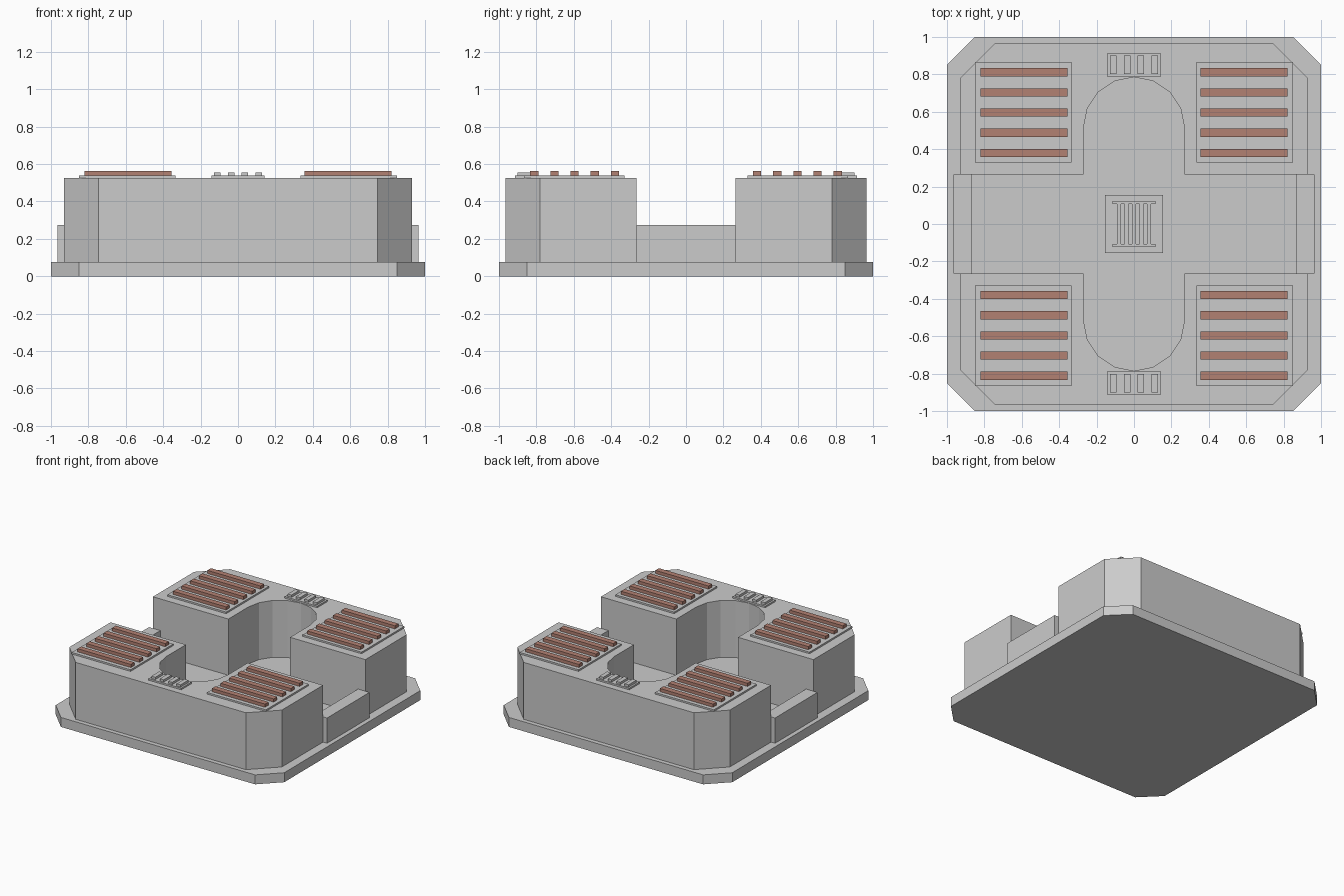
import bpy, bmesh, math

if "Cube" in bpy.data.objects:
    bpy.data.objects.remove(bpy.data.objects["Cube"])

rust = bpy.data.materials.new("rust")
rust.diffuse_color = (0.45, 0.22, 0.17, 1)
rust.use_nodes = True
rust.node_tree.nodes["Principled BSDF"].inputs["Base Color"].default_value = rust.diffuse_color


def finish(name, bm, mat=None, mirror=(False, False)):
    bmesh.ops.recalc_face_normals(bm, faces=bm.faces)
    mesh = bpy.data.meshes.new(name)
    bm.to_mesh(mesh)
    bm.free()
    obj = bpy.data.objects.new(name, mesh)
    bpy.context.collection.objects.link(obj)
    if mat:
        mesh.materials.append(mat)
    if any(mirror):
        mod = obj.modifiers.new("mirror", 'MIRROR')
        mod.use_axis = (mirror[0], mirror[1], False)
        mod.use_mirror_merge = False
    return obj


def prism(name, outline, z0, z1, **kw):
    bm = bmesh.new()
    face = bm.faces.new([bm.verts.new((x, y, z0)) for x, y in outline])
    top = bmesh.ops.extrude_face_region(bm, geom=[face], use_keep_orig=True)["geom"]
    bmesh.ops.translate(bm, vec=(0, 0, z1 - z0),
                        verts=[v for v in top if isinstance(v, bmesh.types.BMVert)])
    return finish(name, bm, **kw)


def boxes(name, ranges, **kw):
    bm = bmesh.new()
    for x0, x1, y0, y1, z0, z1 in ranges:
        verts = bmesh.ops.create_cube(bm, size=1)["verts"]
        bmesh.ops.scale(bm, vec=(x1 - x0, y1 - y0, z1 - z0), verts=verts)
        bmesh.ops.translate(bm, vec=((x0 + x1) / 2, (y0 + y1) / 2, (z0 + z1) / 2), verts=verts)
    return finish(name, bm, **kw)


BASE, TOP = 0.075, 0.525
both, front_back = (True, True), (False, True)

# Chamfered base plate
c = 0.85
prism("base_plate", [(1, -c), (1, c), (c, 1), (-c, 1), (-1, c), (-1, -c), (-c, -1), (c, -1)], 0, BASE)

# Front and back blocks with a round-ended notch
r, cy = 0.27, 0.515
arc = [(r * math.cos(i * math.pi / 8), cy + r * math.sin(i * math.pi / 8)) for i in range(8, -1, -1)]
prism("notched_block",
      [(-r, 0.265)] + arc + [(r, 0.265), (0.93, 0.265), (0.93, 0.78), (0.745, 0.965),
                             (-0.745, 0.965), (-0.93, 0.78), (-0.93, 0.265)],
      BASE, TOP, mirror=front_back)

# Cross channel: thin floor with a low wall at each end
boxes("channel_floor", [(-0.865, 0.865, -0.265, 0.265, BASE, 0.08)])
boxes("channel_wall", [(0.865, 0.965, -0.265, 0.265, BASE, 0.275)], mirror=(True, False))

# Centre grille
boxes("grille_plate", [(-0.155, 0.155, -0.155, 0.155, 0.08, 0.092)])
boxes("grille_bars",
      [(x - 0.011, x + 0.011, -0.108, 0.108, 0.092, 0.11) for x in (-0.08, -0.04, 0, 0.04, 0.08)]
      + [(-0.115, 0.115, s * 0.115 - 0.007, s * 0.115 + 0.007, 0.092, 0.11) for s in (-1, 1)])

# Corner pads with coloured bars
boxes("corner_pad", [(0.335, 0.85, 0.33, 0.865, TOP, 0.538)], mirror=both)
boxes("corner_bars",
      [(0.355, 0.82, y - 0.022, y + 0.022, 0.538, 0.563)
       for y in (0.38 + 0.1078 * i for i in range(5))],
      mat=rust, mirror=both)

# Small vents behind the notches
boxes("vent_plate", [(-0.142, 0.142, 0.787, 0.913, TOP, 0.538)], mirror=front_back)
boxes("vent_bars",
      [(x - 0.017, x + 0.017, 0.803, 0.9, 0.538, 0.556) for x in (-0.111, -0.037, 0.037, 0.111)],
      mirror=front_back)
